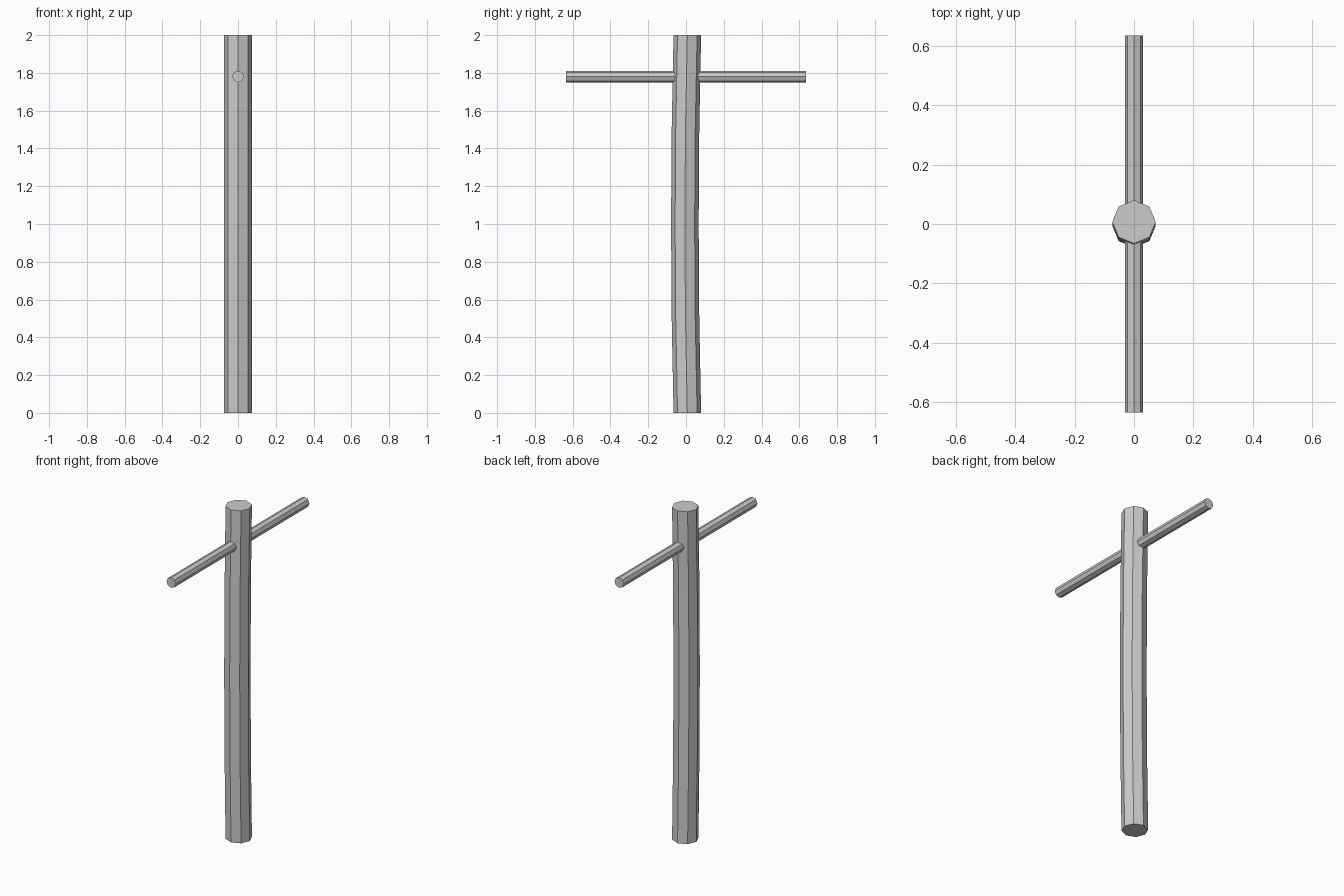
import bpy
import bmesh
from math import sin, cos, pi
from mathutils import Vector

if "Cube" in bpy.data.objects:
    bpy.data.objects.remove(bpy.data.objects["Cube"])

grey = bpy.data.materials.new("light_grey")
grey.use_nodes = True
colour = (0.6, 0.6, 0.6, 1)
grey.diffuse_color = colour
grey.node_tree.nodes["Principled BSDF"].inputs["Base Color"].default_value = colour

SIDES = 8


def tube(name, centres, radius, u, v):
    """Capped eight-sided tube with one ring, spanned by u and v, per centre."""
    bm = bmesh.new()
    angles = [2 * pi * i / SIDES for i in range(SIDES)]
    rings = [[bm.verts.new(Vector(c) + radius * (cos(a) * u + sin(a) * v))
              for a in angles] for c in centres]
    for low, high in zip(rings, rings[1:]):
        for i in range(SIDES):
            j = (i + 1) % SIDES
            bm.faces.new((low[i], low[j], high[j], high[i]))
    bm.faces.new(rings[0][::-1])
    bm.faces.new(rings[-1])
    bmesh.ops.recalc_face_normals(bm, faces=bm.faces)
    mesh = bpy.data.meshes.new(name)
    bm.to_mesh(mesh)
    bm.free()
    mesh.materials.append(grey)
    obj = bpy.data.objects.new(name, mesh)
    bpy.context.collection.objects.link(obj)
    return obj


X, Y, Z = Vector((1, 0, 0)), Vector((0, 1, 0)), Vector((0, 0, 1))

# Post, bowed slightly towards the front at mid height
levels = [0, 0.5, 1, 1.5, 2]
tube("post", [(0, 0.007 - 0.013 * (1 - (z - 1) ** 2), z) for z in levels],
     0.073, X, Y)

# Straight crossbar running front to back through the post
tube("crossbar", [(0, -0.635, 1.78), (0, 0.635, 1.78)], 0.031, X, Z)
